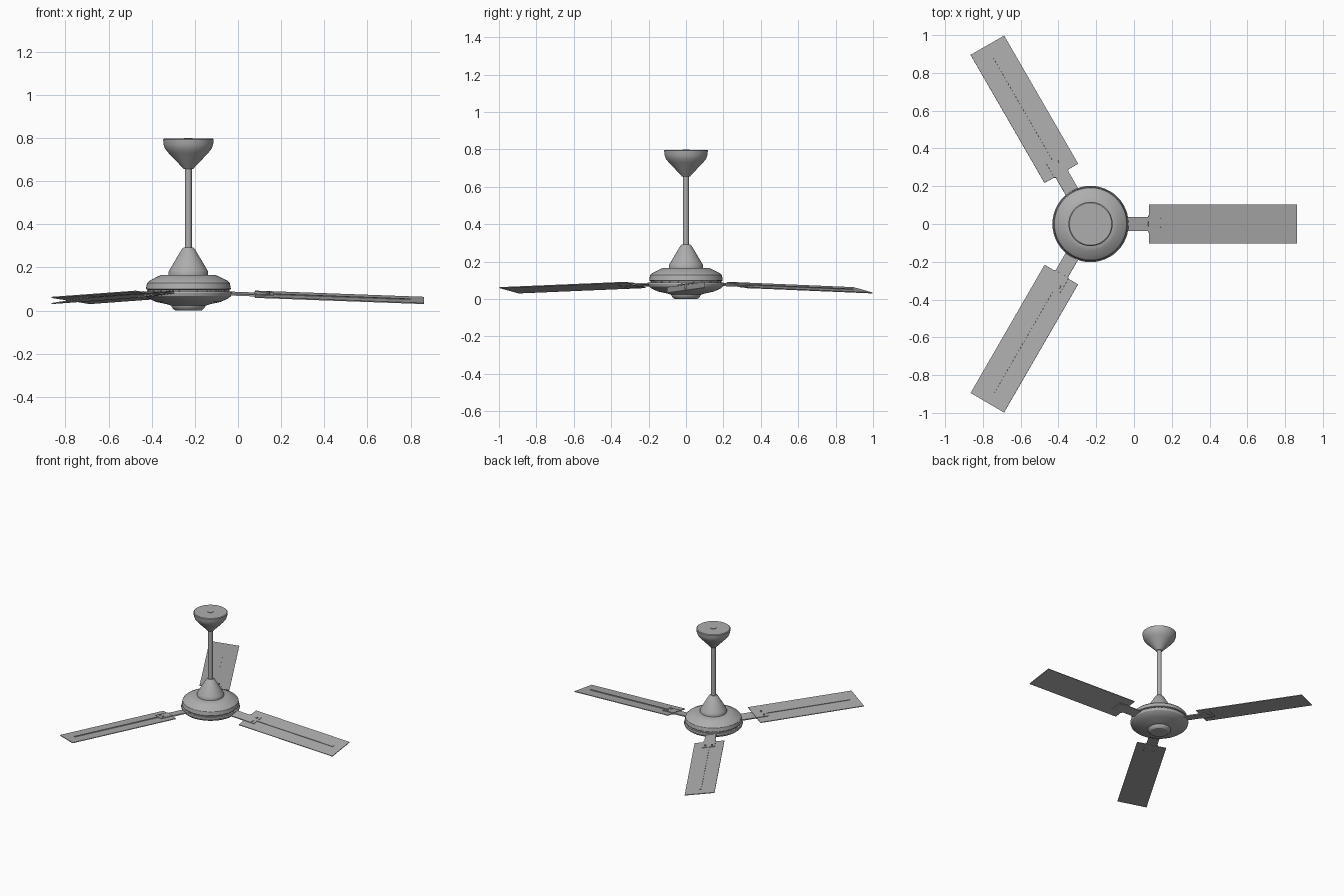
import bpy, bmesh
from math import radians, cos, sin, tau
from mathutils import Matrix, Vector

old = bpy.data.objects.get("Cube")
if old:
    bpy.data.objects.remove(old, do_unlink=True)

# Single painted metal colour
grey = bpy.data.materials.new("satin grey")
grey.use_nodes = True
colour = (0.42, 0.42, 0.42, 1)
grey.diffuse_color = colour
grey.node_tree.nodes["Principled BSDF"].inputs["Base Color"].default_value = colour

AXIS = Matrix.Translation((-0.23, 0, 0))


def finish(bm, name):
    bmesh.ops.recalc_face_normals(bm, faces=bm.faces)
    mesh = bpy.data.meshes.new(name)
    bm.to_mesh(mesh)
    bm.free()
    mesh.materials.append(grey)
    ob = bpy.data.objects.new(name, mesh)
    bpy.context.collection.objects.link(ob)
    bpy.ops.object.select_all(action="DESELECT")
    ob.select_set(True)
    bpy.context.view_layer.objects.active = ob
    bpy.ops.object.shade_smooth_by_angle(angle=radians(30))
    return ob


def lathe(name, profile, steps=48):
    """Revolve (radius, height) points around the fan axis."""
    bm = bmesh.new()
    verts = [bm.verts.new((r, 0, z)) for r, z in profile]
    edges = [bm.edges.new(pair) for pair in zip(verts, verts[1:])]
    bmesh.ops.spin(bm, geom=verts + edges, cent=(0, 0, 0), axis=(0, 0, 1),
                   angle=tau, steps=steps, use_duplicate=False)
    bmesh.ops.remove_doubles(bm, verts=bm.verts, dist=1e-5)
    bm.transform(AXIS)
    return finish(bm, name)


def box(name, matrix, centre, size):
    bm = bmesh.new()
    bmesh.ops.create_cube(bm, size=1, matrix=matrix @ Matrix.Translation(centre)
                          @ Matrix.Diagonal((*size, 1)))
    return finish(bm, name)


def disc(name, matrix, radius, depth, segments=12):
    bm = bmesh.new()
    bmesh.ops.create_cone(bm, cap_ends=True, segments=segments, radius1=radius,
                          radius2=radius, depth=depth, matrix=matrix)
    return finish(bm, name)


# Ceiling mount, rod and motor
lathe("ceiling_canopy", [(0, .797), (.112, .797), (.117, .793), (.115, .77), (.108, .75),
                         (.092, .73), (.03, .665), (.022, .655), (0, .655)])
lathe("down_rod", [(0, .8), (.02, .8), (.02, .795), (.016, .79), (.016, .27), (0, .27)], 24)
lathe("lower_canopy", [(0, .292), (.022, .292), (.03, .285), (.088, .187), (.092, .178),
                       (.092, .163), (0, .163)])
lathe("motor_top_cover", [(0, .165), (.125, .165), (.14, .159), (.182, .137), (.192, .127),
                          (.197, .1), (.19, .096), (0, .096)])
lathe("motor_core", [(0, .1), (.185, .1), (.185, .075), (0, .075)])
lathe("motor_bowl", [(0, .088), (.2, .088), (.202, .08), (.198, .067), (.185, .056),
                     (.15, .04), (.1, .029), (.085, .024), (0, .024)])
lathe("bottom_cap", [(0, .03), (.08, .03), (.078, .017), (.07, .007), (.062, .001),
                     (.05, 0), (0, 0)])

# Small vents around the motor gap
for i in range(24):
    turn = AXIS @ Matrix.Rotation(tau * i / 24, 4, "Z")
    box("motor_vent", turn, (.187, 0, .092), (.008, .014, .006))

# Three drooping, pitched blades
for i in range(3):
    turn = AXIS @ Matrix.Rotation(tau * i / 3, 4, "Z")
    pitch = (turn @ Matrix.Translation((.7, 0, .061))
             @ Matrix.Rotation(radians(2.1), 4, "Y")
             @ Matrix.Rotation(radians(8), 4, "X"))
    box("blade", pitch, (.001, 0, 0), (.784, .207, .005))
    box("blade_rib", pitch, (-.02, 0, .004), (.7, .014, .004))
    box("blade_arm", pitch, (-.44, 0, -.001), (.2, .075, .008))
    for side in (-1, 1):
        box("arm_plate", pitch, (-.35, 0, side * .0045), (.09, .088, .004))
        for y in (-.024, .024):
            spot = pitch @ Matrix.Translation((-.33, y, side * .009))
            disc("blade_screw", spot, .008, .006)
